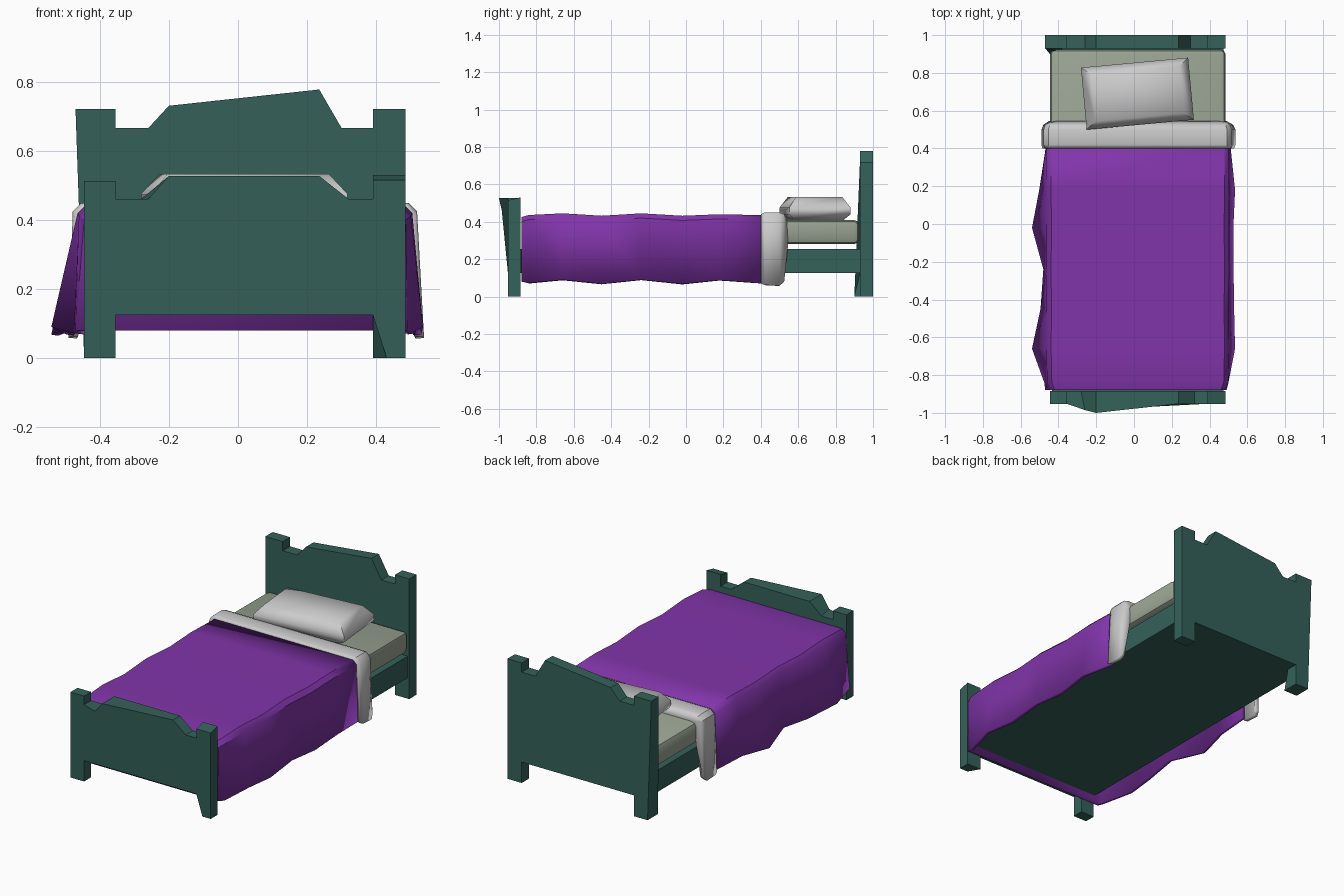
import bpy, bmesh, math
from mathutils import Vector

if "Cube" in bpy.data.objects:
    bpy.data.objects.remove(bpy.data.objects["Cube"])


def material(name, rgb):
    m = bpy.data.materials.new(name)
    m.diffuse_color = (*rgb, 1)
    m.use_nodes = True
    m.node_tree.nodes["Principled BSDF"].inputs["Base Color"].default_value = m.diffuse_color
    return m


GREEN = material("green_paint", (0.035, 0.12, 0.10))
PURPLE = material("purple_cloth", (0.22, 0.035, 0.40))
SAGE = material("sage_cloth", (0.32, 0.37, 0.29))
CX = 0.02  # centre line of the bed


def finish(bm, name, mat=None, smooth=None):
    bmesh.ops.recalc_face_normals(bm, faces=bm.faces)
    me = bpy.data.meshes.new(name)
    bm.to_mesh(me)
    bm.free()
    ob = bpy.data.objects.new(name, me)
    bpy.context.collection.objects.link(ob)
    if mat:
        me.materials.append(mat)
    if smooth:
        for o in bpy.context.selected_objects:
            o.select_set(False)
        ob.select_set(True)
        bpy.context.view_layer.objects.active = ob
        bpy.ops.object.shade_smooth_by_angle(angle=math.radians(smooth))
    return ob


def board(name, profile, y0, y1, tweaks):
    """Extrude an x-z outline; tweaks replace single corners (index, is_front)."""
    bm = bmesh.new()
    rings = []
    for front, y in ((True, y0), (False, y1)):
        rings.append([bm.verts.new(tweaks.get((i, front), (x, y, z)))
                      for i, (x, z) in enumerate(profile)])
    a, b = rings
    bm.faces.new(a)
    bm.faces.new(b[::-1])
    for i in range(len(a)):
        j = (i + 1) % len(a)
        bm.faces.new((a[i], b[i], b[j], a[j]))
    return finish(bm, name, GREEN)


def box(name, lo, hi, mat, bevel=0, segments=1, smooth=None):
    lo, hi = Vector(lo), Vector(hi)
    bm = bmesh.new()
    bmesh.ops.create_cube(bm, size=1)
    for v in bm.verts:
        v.co = (lo + hi) / 2 + v.co * (hi - lo)
    if bevel:
        bmesh.ops.bevel(bm, geom=bm.edges[:], offset=bevel, segments=segments,
                        affect='EDGES', profile=0.5)
    return finish(bm, name, mat, smooth)


def drape(name, rows, mat, thickness, cap=False):
    """Cloth hung over the bed. Row: y, left hem x, right hem x, hem z, top z, edge half width."""
    bm = bmesh.new()
    rings = []
    for y, xl, xr, hem, top, w in rows:
        pts = [(xl, hem), (CX - w, top - 0.025), (CX - w + 0.025, top),
               (CX + w - 0.025, top), (CX + w, top - 0.025), (xr, hem)]
        rings.append([bm.verts.new((x, y, z)) for x, z in pts])
    for a, b in zip(rings, rings[1:]):
        for i in range(5):
            bm.faces.new((a[i], a[i + 1], b[i + 1], b[i]))
    if cap:
        bm.faces.new(rings[0])
    ob = finish(bm, name, mat, 40)
    # the open shell's normals must face outward before thickening inward
    me = ob.data
    if max(me.polygons, key=lambda p: abs(p.normal.z) * p.area).normal.z < 0:
        me.flip_normals()
    sol = ob.modifiers.new("thickness", 'SOLIDIFY')
    sol.thickness = thickness
    sol.offset = -1
    return ob


# Headboard with two legs and a crooked crest
board("headboard",
      [(-0.445, 0), (-0.47, 0.72), (-0.355, 0.72), (-0.355, 0.665), (-0.26, 0.665),
       (-0.20, 0.73), (0.235, 0.777), (0.30, 0.665), (0.39, 0.665), (0.39, 0.72),
       (0.485, 0.72), (0.485, 0), (0.39, 0), (0.39, 0.125), (-0.355, 0.125), (-0.355, 0)],
      0.93, 1.0,
      {(0, True): (-0.445, 0.90, 0), (15, True): (-0.355, 0.90, 0)})

# Footboard, its crest pushed forward on one side
board("footboard",
      [(-0.445, 0), (-0.445, 0.512), (-0.355, 0.512), (-0.355, 0.46), (-0.28, 0.46),
       (-0.20, 0.527), (0.235, 0.527), (0.32, 0.46), (0.39, 0.46), (0.39, 0.53),
       (0.485, 0.53), (0.485, 0), (0.39, 0), (0.39, 0.125), (-0.355, 0.125), (-0.355, 0)],
      -0.952, -0.885,
      {(5, True): (-0.20, -1.0, 0.527), (4, True): (-0.26, -0.985, 0.46),
       (12, True): (0.43, -0.952, 0), (9, True): (0.39, -0.952, 0.515),
       (10, True): (0.485, -0.952, 0.515)})

# Frame and mattress
box("bed_frame", (-0.435, -0.89, 0.125), (0.475, 0.935, 0.255), GREEN)
box("mattress", (-0.445, -0.87, 0.28), (0.485, 0.925, 0.41), SAGE, 0.028, 2, 40)

# Blanket with a wavy hem, closed at the foot end
drape("blanket", [
    (-0.88, -0.470, 0.490, 0.080, 0.425, 0.465),
    (-0.84, -0.475, 0.500, 0.072, 0.436, 0.480),
    (-0.66, -0.540, 0.535, 0.090, 0.445, 0.484),
    (-0.45, -0.495, 0.530, 0.068, 0.432, 0.482),
    (-0.24, -0.480, 0.527, 0.090, 0.445, 0.484),
    (-0.02, -0.540, 0.526, 0.068, 0.432, 0.482),
    (0.18, -0.502, 0.535, 0.088, 0.440, 0.484),
    (0.42, -0.465, 0.510, 0.070, 0.435, 0.482)], PURPLE, 0.02, cap=True)

# Turned-down sheet
drape("folded_sheet", [
    (0.40, -0.485, 0.530, 0.070, 0.440, 0.492),
    (0.42, -0.490, 0.538, 0.062, 0.449, 0.498),
    (0.50, -0.490, 0.538, 0.058, 0.449, 0.498),
    (0.525, -0.480, 0.525, 0.080, 0.440, 0.490),
    (0.545, -0.450, 0.490, 0.270, 0.412, 0.455)], None, 0.025)

# Pillow: three stacked rectangles, widest in the middle
bm = bmesh.new()
rings = []
for sx, sy, z in ((0.235, 0.125, 0.405), (0.285, 0.165, 0.44),
                  (0.285, 0.165, 0.475), (0.235, 0.125, 0.532)):
    rings.append([bm.verts.new((a * sx, b * sy, z))
                  for a, b in ((-1, -1), (1, -1), (1, 1), (-1, 1))])
for a, b in zip(rings, rings[1:]):
    for i in range(4):
        j = (i + 1) % 4
        bm.faces.new((a[i], a[j], b[j], b[i]))
bm.faces.new(rings[0][::-1])
bm.faces.new(rings[-1])
pillow = finish(bm, "pillow", None, 60)
pillow.location = (0.018, 0.69, 0)
pillow.rotation_euler.z = math.radians(5.3)
